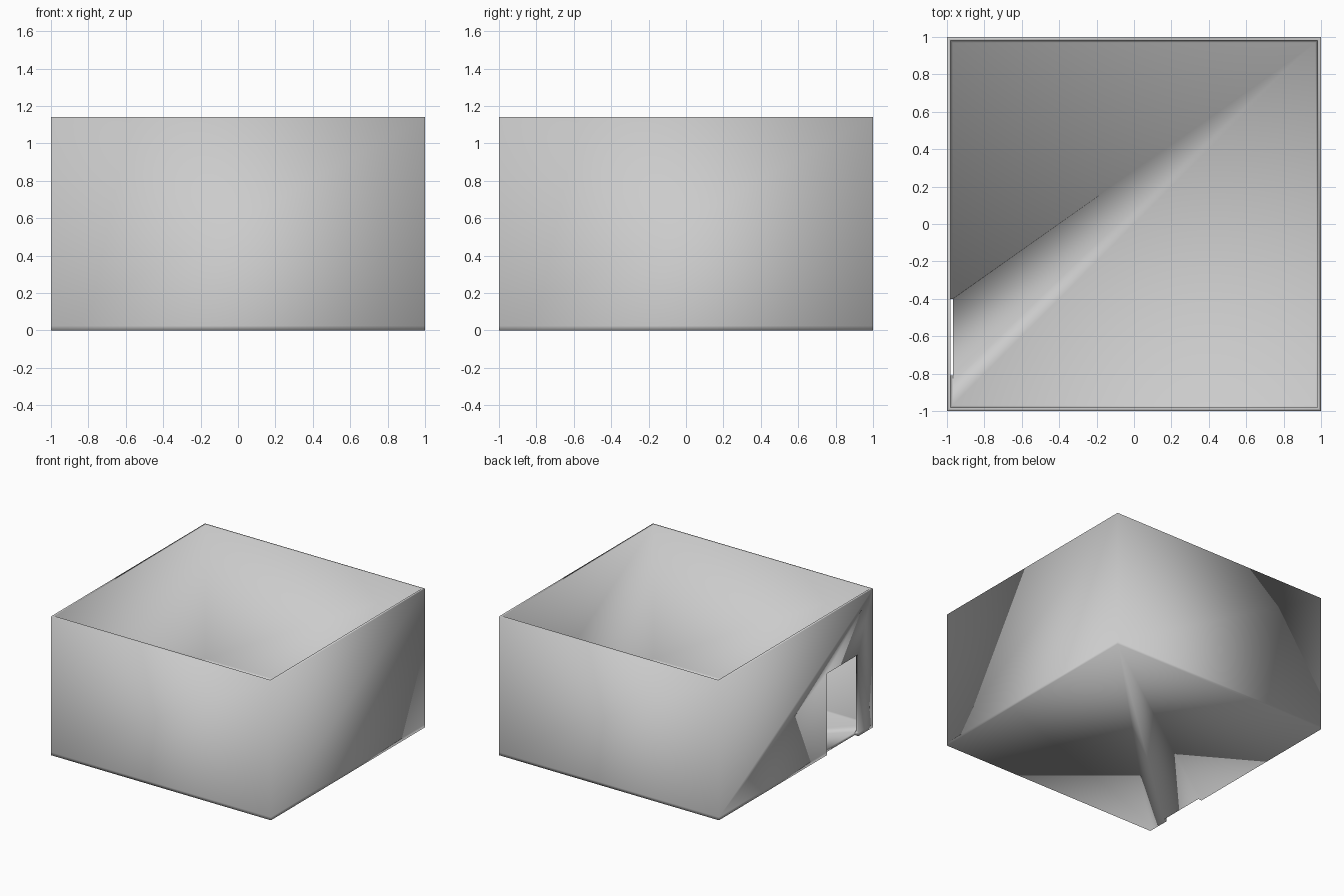
import bpy
import bmesh

old = bpy.data.objects.get("Cube")
if old:
    bpy.data.objects.remove(old, do_unlink=True)

# One plain grey for the whole shell
grey = bpy.data.materials.new("plain grey")
grey.use_nodes = True
colour = (0.6, 0.6, 0.6, 1)
grey.diffuse_color = colour
grey.node_tree.nodes["Principled BSDF"].inputs["Base Color"].default_value = colour

HEIGHT = 1.14
FLOOR = 0.025


def make_object(name, bm):
    bmesh.ops.recalc_face_normals(bm, faces=bm.faces[:])
    for face in bm.faces:
        face.smooth = True
    mesh = bpy.data.meshes.new(name)
    bm.to_mesh(mesh)
    bm.free()
    mesh.materials.append(grey)
    obj = bpy.data.objects.new(name, mesh)
    bpy.context.collection.objects.link(obj)
    return obj


# Open-topped room: square rings up the outside, over the rim, down the inside
profile = [(1, 0), (1, FLOOR), (1, HEIGHT),
           (0.98, HEIGHT), (0.98, 0.04), (0.97, FLOOR)]
corners = [(-1, -1), (1, -1), (1, 1), (-1, 1)]
bm = bmesh.new()
rings = [[bm.verts.new((cx * r, cy * r, z)) for cx, cy in corners]
         for r, z in profile]
for low, high in zip(rings, rings[1:]):
    for i in range(4):
        j = (i + 1) % 4
        bm.faces.new((low[i], low[j], high[j], high[i]))
bm.faces.new(rings[0])     # underside
bm.faces.new(rings[-1])    # floor
room = make_object("room_shell", bm)

# Doorway cutter through the right wall and the edge of the floor
bm = bmesh.new()
box = bmesh.ops.create_cube(bm, size=1)["verts"]
x0, x1, y0, y1, z0, z1 = -1.1, -0.967, -0.81, -0.4, -0.1, 0.67
bmesh.ops.scale(bm, vec=(x1 - x0, y1 - y0, z1 - z0), verts=box)
bmesh.ops.translate(bm, vec=((x0 + x1) / 2, (y0 + y1) / 2, (z0 + z1) / 2), verts=box)
cutter = make_object("doorway_cutter", bm)
cutter.hide_render = True

cut = room.modifiers.new("doorway", 'BOOLEAN')
cut.operation = 'DIFFERENCE'
cut.solver = 'EXACT'
cut.object = cutter
bpy.context.view_layer.objects.active = room
bpy.ops.object.modifier_apply(modifier=cut.name)
bpy.data.objects.remove(cutter, do_unlink=True)
